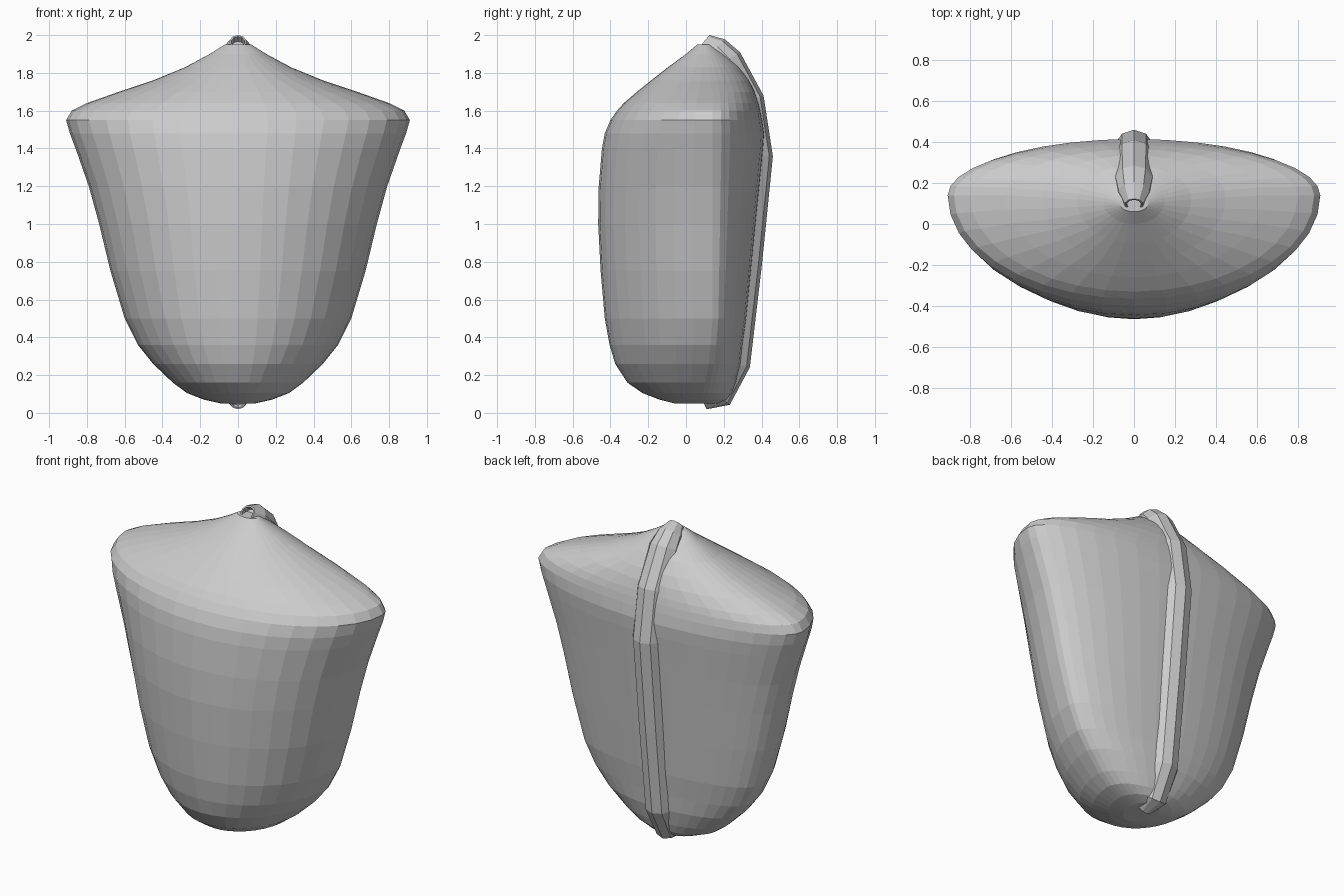
import bpy, bmesh
from math import sin, cos, pi
from mathutils import Vector

if "Cube" in bpy.data.objects:
    bpy.data.objects.remove(bpy.data.objects["Cube"])


def skin(name, rings):
    """Bridge a list of equal-length closed rings and cap both ends."""
    bm = bmesh.new()
    loops = [[bm.verts.new(p) for p in ring] for ring in rings]
    n = len(loops[0])
    for a, b in zip(loops, loops[1:]):
        for i in range(n):
            j = (i + 1) % n
            bm.faces.new((a[i], a[j], b[j], b[i]))
    bm.faces.new(loops[0])
    bm.faces.new(loops[-1])
    bmesh.ops.recalc_face_normals(bm, faces=bm.faces)
    mesh = bpy.data.meshes.new(name)
    bm.to_mesh(mesh)
    bm.free()
    obj = bpy.data.objects.new(name, mesh)
    bpy.context.collection.objects.link(obj)
    return obj


# torso shell: (height, half width, front y, back y, y of widest point)
sections = [
    (0.05, 0.09, -0.06, 0.18, 0.08), (0.07, 0.18, -0.14, 0.22, 0.08),
    (0.105, 0.27, -0.23, 0.245, 0.09), (0.16, 0.345, -0.31, 0.265, 0.10),
    (0.26, 0.45, -0.375, 0.29, 0.12), (0.36, 0.53, -0.405, 0.30, 0.13),
    (0.50, 0.60, -0.43, 0.32, 0.14), (0.75, 0.675, -0.452, 0.345, 0.14),
    (1.00, 0.735, -0.465, 0.37, 0.14), (1.20, 0.79, -0.462, 0.39, 0.14),
    (1.40, 0.86, -0.445, 0.41, 0.14), (1.48, 0.89, -0.43, 0.415, 0.14),
    (1.55, 0.91, -0.40, 0.405, 0.14), (1.60, 0.88, -0.365, 0.395, 0.14),
    (1.64, 0.80, -0.33, 0.385, 0.14), (1.70, 0.63, -0.26, 0.365, 0.14),
    (1.76, 0.45, -0.185, 0.335, 0.13), (1.83, 0.28, -0.095, 0.285, 0.12),
    (1.90, 0.15, 0.0, 0.21, 0.11), (1.95, 0.07, 0.06, 0.14, 0.10),
]
SEG = 36
rings = []
for z, w, front, back, mid in sections:
    ring = []
    for k in range(SEG):
        a = 2 * pi * k / SEG
        s = sin(a)
        ring.append((w * cos(a), mid + s * ((back - mid) if s > 0 else (mid - front)), z))
    rings.append(ring)
skin("torso_shell", rings)

# spine tube: (y, z, radius) along its path from neck to pelvis
path = [
    (0.095, 1.965, 0.045), (0.15, 1.92, 0.08), (0.205, 1.86, 0.095),
    (0.315, 1.65, 0.10), (0.36, 1.36, 0.10), (0.305, 0.80, 0.098),
    (0.245, 0.26, 0.095), (0.165, 0.095, 0.085), (0.09, 0.06, 0.045),
]
pts = [Vector((0, y, z)) for y, z, r in path]
SIDES = 10


def tube_ring(center, tangent, radius):
    side = Vector((1, 0, 0))
    up = tangent.cross(side)
    return [center + radius * (side * cos(t) + up * sin(t))
            for t in (2 * pi * (k + 0.5) / SIDES for k in range(SIDES))]


rings = []
for i, (y, z, r) in enumerate(path):
    ahead = pts[min(i + 1, len(pts) - 1)]
    behind = pts[max(i - 1, 0)]
    rings.append(tube_ring(pts[i], (ahead - behind).normalized(), r))

# recessed sockets at both ends of the tube
start = (pts[1] - pts[0]).normalized()
end = (pts[-1] - pts[-2]).normalized()
rings.insert(0, tube_ring(pts[0], start, 0.036))
rings.insert(0, tube_ring(pts[0] + start * 0.04, start, 0.034))
rings.append(tube_ring(pts[-1], end, 0.036))
rings.append(tube_ring(pts[-1] - end * 0.03, end, 0.034))
skin("spine_tube", rings)
